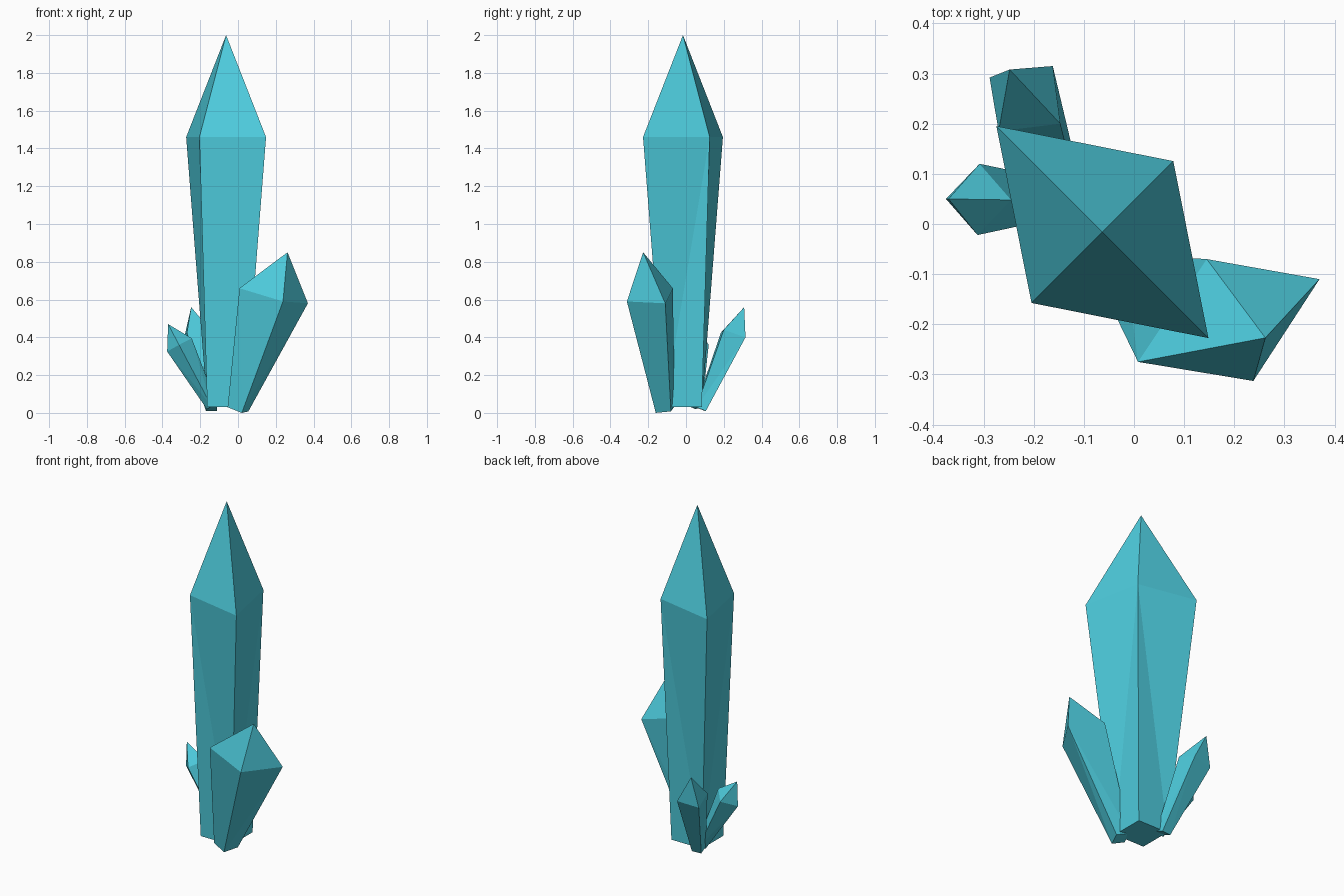
import bpy, bmesh
from math import cos, sin, radians

cube = bpy.data.objects.get("Cube")
if cube:
    bpy.data.objects.remove(cube, do_unlink=True)

# Single crystal colour
teal = bpy.data.materials.new("crystal_teal")
teal.use_nodes = True
colour = (0.075, 0.6, 0.72, 1)
teal.diffuse_color = colour
bsdf = next(n for n in teal.node_tree.nodes if n.type == 'BSDF_PRINCIPLED')
bsdf.inputs["Base Color"].default_value = colour
bsdf.inputs["Roughness"].default_value = 0.6


def rhombus(centre, radii, z):
    """Four corners on the diagonals, clockwise from back left."""
    return [(centre[0] + radii[i % 2] * cos(radians(135 - 90 * i)),
             centre[1] + radii[i % 2] * sin(radians(135 - 90 * i)), z)
            for i in range(4)]


def crystal(name, base, shoulder, tip):
    """Four-sided shaft flaring from base to shoulder, with a pointed tip."""
    bm = bmesh.new()
    low = [bm.verts.new(p) for p in base]
    high = [bm.verts.new(p) for p in shoulder]
    top = bm.verts.new(tip)
    bm.faces.new(low)
    for i in range(4):
        j = (i + 1) % 4
        # Shaft creases alternate, fanning out of every second shoulder corner
        if i % 2:
            bm.faces.new((low[i], low[j], high[i]))
            bm.faces.new((low[j], high[j], high[i]))
        else:
            bm.faces.new((low[i], low[j], high[j]))
            bm.faces.new((low[i], high[j], high[i]))
        bm.faces.new((high[i], high[j], top))
    bmesh.ops.recalc_face_normals(bm, faces=bm.faces)
    mesh = bpy.data.meshes.new(name)
    bm.to_mesh(mesh)
    bm.free()
    mesh.materials.append(teal)
    obj = bpy.data.objects.new(name, mesh)
    bpy.context.collection.objects.link(obj)
    return obj


# Tall central crystal
axis = (-0.063, -0.016)
crystal("main_crystal",
        rhombus(axis, (0.141, 0.141), 0.03),
        rhombus(axis, (0.299, 0.2), 1.46),
        (*axis, 2.0))

# Medium crystal leaning to the front left
crystal("front_crystal",
        [(-0.02, -0.06, 0.035), (0.055, -0.08, 0.008),
         (0.02, -0.16, 0.0), (-0.055, -0.145, 0.03)],
        [(0.145, -0.07, 0.66), (0.37, -0.11, 0.58),
         (0.238, -0.313, 0.59), (0.008, -0.275, 0.66)],
        (0.262, -0.227, 0.85))

# Small crystal leaning to the right side
crystal("side_crystal",
        [(-0.14, 0.085, 0.03), (-0.11, 0.05, 0.04),
         (-0.14, 0.015, 0.035), (-0.165, 0.05, 0.02)],
        [(-0.308, 0.12, 0.36), (-0.245, 0.048, 0.395),
         (-0.312, -0.022, 0.36), (-0.375, 0.05, 0.325)],
        (-0.37, 0.05, 0.47))

# Small crystal leaning to the back
crystal("back_crystal",
        [(-0.17, 0.1, 0.01), (-0.112, 0.105, 0.01),
         (-0.11, 0.055, 0.03), (-0.165, 0.05, 0.03)],
        [(-0.288, 0.292, 0.385), (-0.162, 0.315, 0.4),
         (-0.147, 0.2, 0.44), (-0.27, 0.185, 0.425)],
        (-0.248, 0.308, 0.56))
